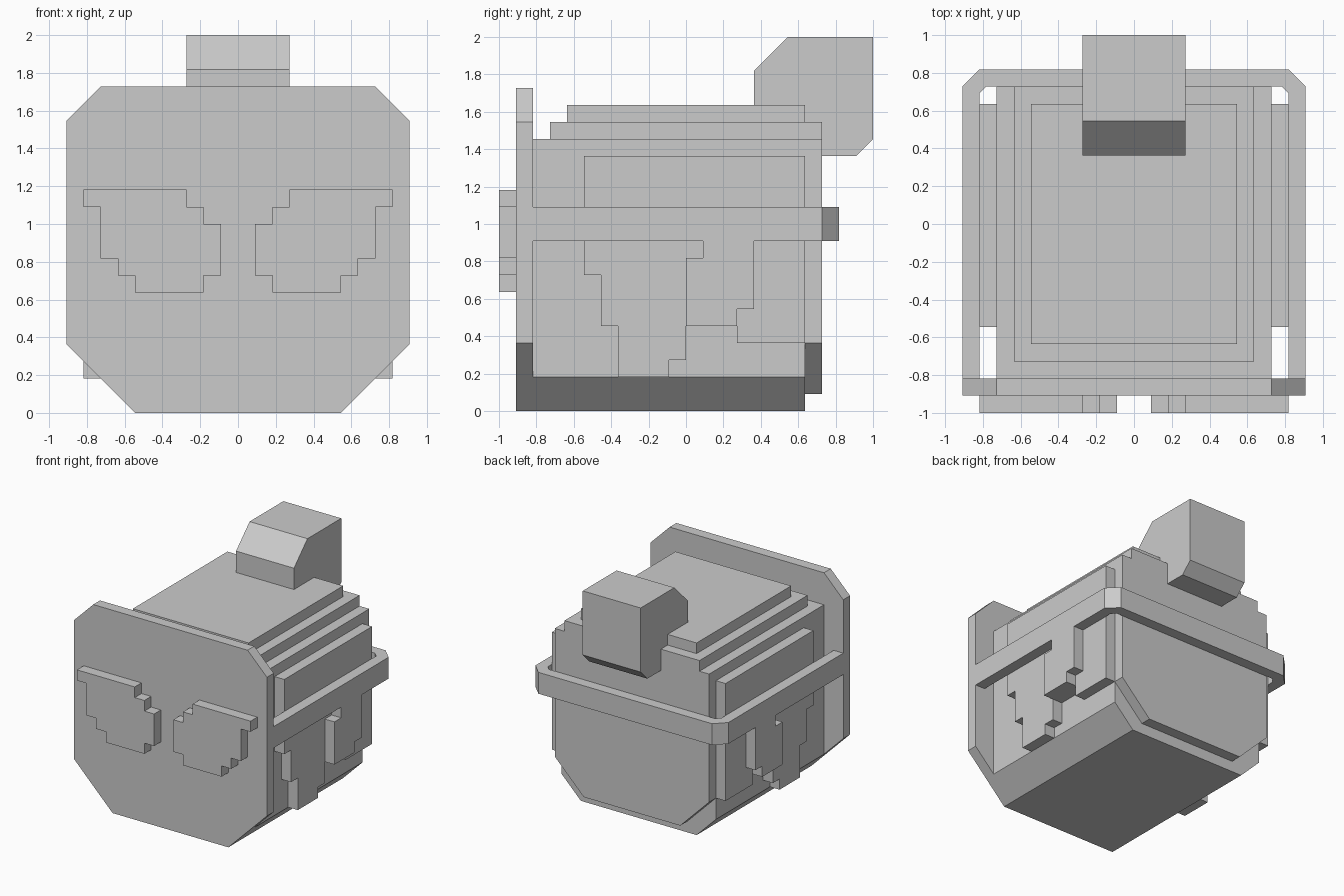
import bpy
import bmesh
from mathutils import Vector

if "Cube" in bpy.data.objects:
    bpy.data.objects.remove(bpy.data.objects["Cube"])

U = 1 / 11  # the model sits on a grid of 22 cells


def prism(name, profile, axis, lo, hi):
    """Extrude a 2D outline (grid units) along an axis; z is measured from the ground."""
    def place(a, b, c):
        return {'x': (c, a, b), 'y': (a, c, b), 'z': (a, b, c)}[axis]
    bm = bmesh.new()
    verts = [bm.verts.new(Vector(place(a, b, lo)) * U) for a, b in profile]
    face = bm.faces.new(verts)
    ext = bmesh.ops.extrude_face_region(bm, geom=[face])
    moved = [v for v in ext['geom'] if isinstance(v, bmesh.types.BMVert)]
    bmesh.ops.translate(bm, verts=moved, vec=Vector(place(0, 0, hi - lo)) * U)
    bmesh.ops.recalc_face_normals(bm, faces=bm.faces)
    mesh = bpy.data.meshes.new(name)
    bm.to_mesh(mesh)
    bm.free()
    obj = bpy.data.objects.new(name, mesh)
    bpy.context.collection.objects.link(obj)
    return obj


def mirror_x(obj):
    obj.modifiers.new("mirror", 'MIRROR').use_clip = False


def symmetric(half):
    """Complete a right-hand half outline with its mirror image."""
    return half + [(-a, b) for a, b in reversed(half)]


def rect(a0, b0, a1, b1):
    return [(a0, b0), (a1, b0), (a1, b1), (a0, b1)]


# Face plate with cut corners
prism("face_plate", symmetric([(6, 0), (10, 4), (10, 17), (8, 19)]), 'y', -10, -9)

# Head body, back panel and stepped crown
prism("head_body", symmetric([(6, 0), (8, 2), (8, 16)]), 'y', -9, 7)
prism("back_panel", symmetric([(5, 1), (8, 4), (8, 16)]), 'y', 7, 8)
prism("crown_lower", rect(-7, -8, 7, 8), 'z', 16, 17)
prism("crown_upper", rect(-6, -7, 6, 7), 'z', 17, 18)

# Stepped eye patches
eye = [(3, 13), (9, 13), (9, 12), (8, 12), (8, 9), (7, 9), (7, 8), (6, 8),
       (6, 7), (2, 7), (2, 8), (1, 8), (1, 11), (2, 11), (2, 12), (3, 12)]
mirror_x(prism("eye_patch", eye, 'y', -11, -10))

# Side hair layer with a ragged lower edge
hair = [(-6, 15), (-6, 8), (-5, 8), (-5, 5), (-4, 5), (-4, 2), (-1, 2), (-1, 3),
        (0, 3), (0, 5), (3, 5), (3, 4), (7, 4), (7, 15)]
mirror_x(prism("side_hair", hair, 'x', 8, 9))

# Raised ear piece below the band
ear = [(0, 5), (3, 5), (3, 6), (4, 6), (4, 10), (1, 10), (1, 9), (0, 9)]
mirror_x(prism("ear", ear, 'x', 9, 10))

# Band running round the sides and back
band = symmetric([(10, -9), (10, 8), (9, 9)]) + symmetric([(-9, -9), (-9, 7.6), (-8.6, 8)])
prism("head_band", band, 'z', 10, 12)

# Top knot at the back
knot = [(4, 15), (4, 20), (6, 22), (11, 22), (11, 16), (10, 15)]
prism("top_knot", knot, 'x', -3, 3)
